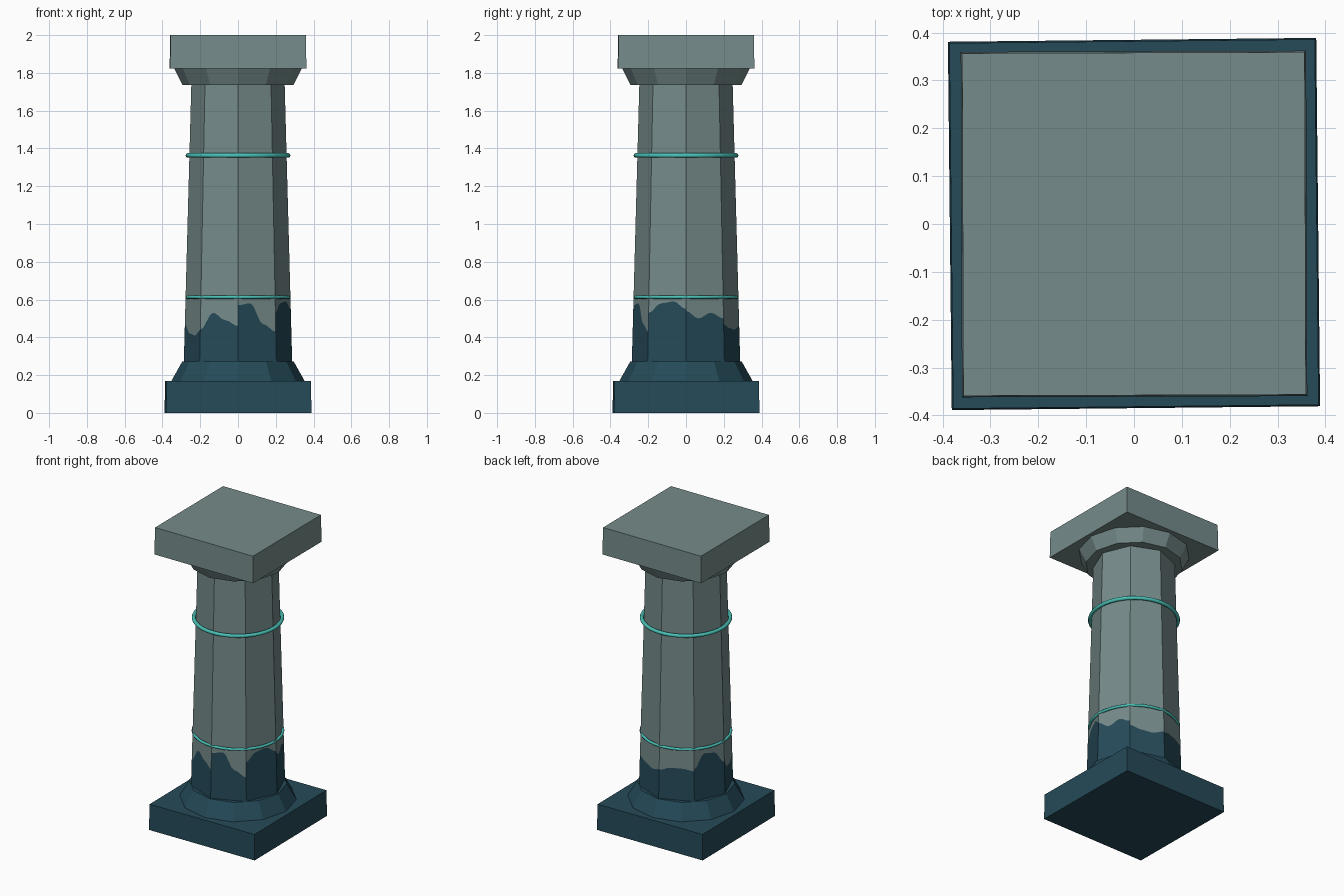
import bpy, bmesh, math
from mathutils import Vector

if "Cube" in bpy.data.objects:
    bpy.data.objects.remove(bpy.data.objects["Cube"])


def material(name, rgb):
    m = bpy.data.materials.new(name)
    m.diffuse_color = (*rgb, 1)
    m.use_nodes = True
    m.node_tree.nodes["Principled BSDF"].inputs["Base Color"].default_value = m.diffuse_color
    return m


STONE = material("grey_stone", (0.178, 0.258, 0.255))
WET = material("dark_wet_stone", (0.018, 0.069, 0.100))
GLOW = material("turquoise", (0.065, 0.53, 0.47))


def frustum(name, sides, r0, r1, z0, z1, mat, turn=0.0):
    """Tapered prism with a flat top and bottom."""
    bm = bmesh.new()
    bmesh.ops.create_cone(bm, cap_ends=True, segments=sides, radius1=r0,
                          radius2=r1, depth=z1 - z0)
    me = bpy.data.meshes.new(name)
    bm.to_mesh(me)
    bm.free()
    ob = bpy.data.objects.new(name, me)
    ob.location.z = (z0 + z1) / 2
    ob.rotation_euler.z = math.radians(turn)
    me.materials.append(mat)
    bpy.context.collection.objects.link(ob)
    return ob


def ring(name, z, major, minor):
    bpy.ops.mesh.primitive_torus_add(major_segments=40, minor_segments=8,
                                     major_radius=major, minor_radius=minor,
                                     location=(0, 0, z))
    ob = bpy.context.object
    ob.name = name
    ob.data.materials.append(GLOW)
    bpy.ops.object.shade_smooth()


D = math.sqrt(2)
# square blocks and flared twelve-sided mouldings
frustum("plinth", 4, 0.385 * D, 0.382 * D, 0, 0.17, WET, 45.6)
frustum("base_moulding", 12, 0.355, 0.295, 0.165, 0.272, WET)
frustum("capital_moulding", 12, 0.295, 0.338, 1.737, 1.825, STONE)
frustum("capital_block", 4, 0.361 * D, 0.358 * D, 1.822, 2.0, STONE, 45.2)

# eight-sided shaft, split on each side along a wavy water line
Z0, Z1, R0, R1 = 0.265, 1.745, 0.287, 0.247
WAVES = [(.54, .50, .53, .50), (.47, .45, .44, .46),
         (.46, .48, .48, .47), (.48, .57, .56, .48),
         (.47, .42, .41, .44), (.44, .53, .49, .46),
         (.57, .58, .47, .43), (.53, .58, .59, .55)]


def wave(points, t):
    f = t * (len(points) - 1)
    i = min(int(f), len(points) - 2)
    s = (1 - math.cos(math.pi * (f - i))) / 2
    return points[i] * (1 - s) + points[i + 1] * s


def corner(k, z):
    r = R0 + (R1 - R0) * (z - Z0) / (Z1 - Z0)
    a = math.radians(45 * k)
    return Vector((r * math.cos(a), r * math.sin(a), z))


bm = bmesh.new()
STEPS = 12
for k, pts in enumerate(WAVES):
    columns = []
    for i in range(STEPS + 1):
        t = i / STEPS
        columns.append([bm.verts.new(corner(k, z).lerp(corner(k + 1, z), t))
                        for z in (Z0, wave(pts, t), Z1)])
    for a, b in zip(columns, columns[1:]):
        for row in (0, 1):
            f = bm.faces.new((a[row], b[row], b[row + 1], a[row + 1]))
            f.material_index = 1 - row
for z, idx in ((Z0, 1), (Z1, 0)):
    order = range(8) if z == Z1 else range(7, -1, -1)
    bm.faces.new([bm.verts.new(corner(k, z)) for k in order]).material_index = idx
bmesh.ops.remove_doubles(bm, verts=bm.verts, dist=0.0001)
me = bpy.data.meshes.new("shaft")
bm.to_mesh(me)
bm.free()
me.materials.append(STONE)
me.materials.append(WET)
bpy.context.collection.objects.link(bpy.data.objects.new("shaft", me))

# bands round the shaft
ring("upper_band", 1.363, 0.266, 0.012)
ring("lower_band", 0.613, 0.270, 0.009)
